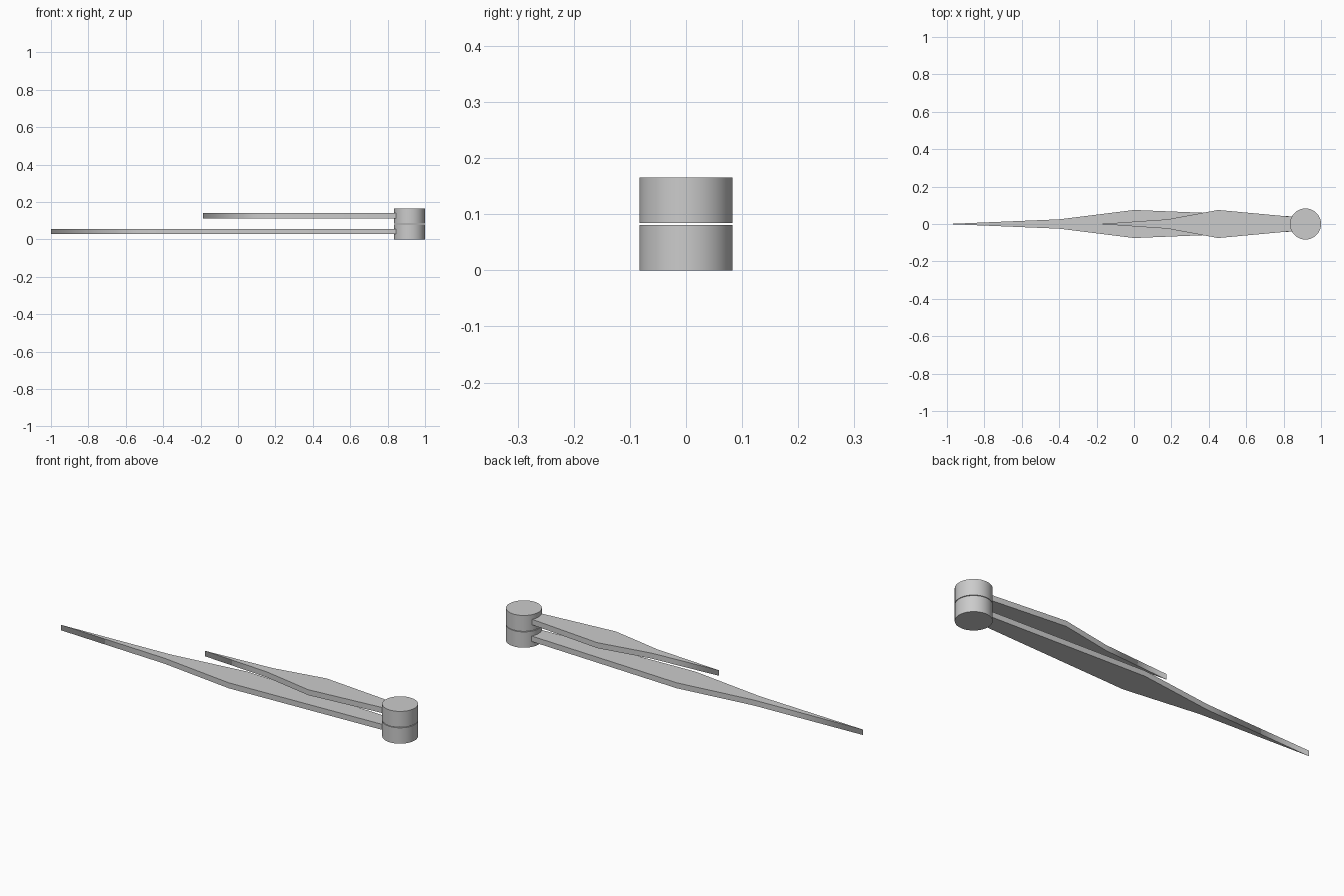
import bpy, bmesh

if "Cube" in bpy.data.objects:
    bpy.data.objects.remove(bpy.data.objects["Cube"])

HUB_X, HUB_R, HUB_H = 0.917, 0.083, 0.081


def add_object(name, bm):
    bmesh.ops.recalc_face_normals(bm, faces=bm.faces)
    mesh = bpy.data.meshes.new(name)
    bm.to_mesh(mesh)
    bm.free()
    ob = bpy.data.objects.new(name, mesh)
    bpy.context.collection.objects.link(ob)
    return ob


def hub(name, z0):
    bpy.ops.mesh.primitive_cylinder_add(vertices=64, radius=HUB_R, depth=HUB_H,
                                        location=(HUB_X, 0, z0 + HUB_H / 2))
    bpy.context.object.name = name
    bpy.ops.object.shade_smooth_by_angle()


def hand(name, tip, stations, z0, z1):
    # Symmetric outline from a pointed tip back into the hub
    outline = [(tip, 0)] + [(x, -w) for x, w in stations] + [(x, w) for x, w in reversed(stations)]
    bm = bmesh.new()
    face = bm.faces.new([bm.verts.new((x, y, z0)) for x, y in outline])
    top = bmesh.ops.extrude_face_region(bm, geom=[face], use_keep_orig=True)
    for v in top["geom"]:
        if isinstance(v, bmesh.types.BMVert):
            v.co.z = z1
    # Sides blend smoothly along the blade, crisp at the rims and the root
    root = stations[-1][0]
    for f in bm.faces:
        f.smooth = True
    for e in bm.edges:
        a, b = e.verts
        rim = abs(a.co.z - b.co.z) < 1e-6
        e.smooth = not (rim or abs(a.co.x - root) < 1e-6)
    add_object(name, bm)


# Stacked hubs with a thin gap
hub("lower_hub", 0.0)
hub("upper_hub", 0.165 - HUB_H)

# Long hand below, short hand above
hand("long_hand", -1.0, [(-0.40, 0.025), (0.0, 0.075), (0.86, 0.040)], 0.028, 0.056)
hand("short_hand", -0.187, [(0.18, 0.025), (0.45, 0.075), (0.86, 0.037)], 0.113, 0.141)
